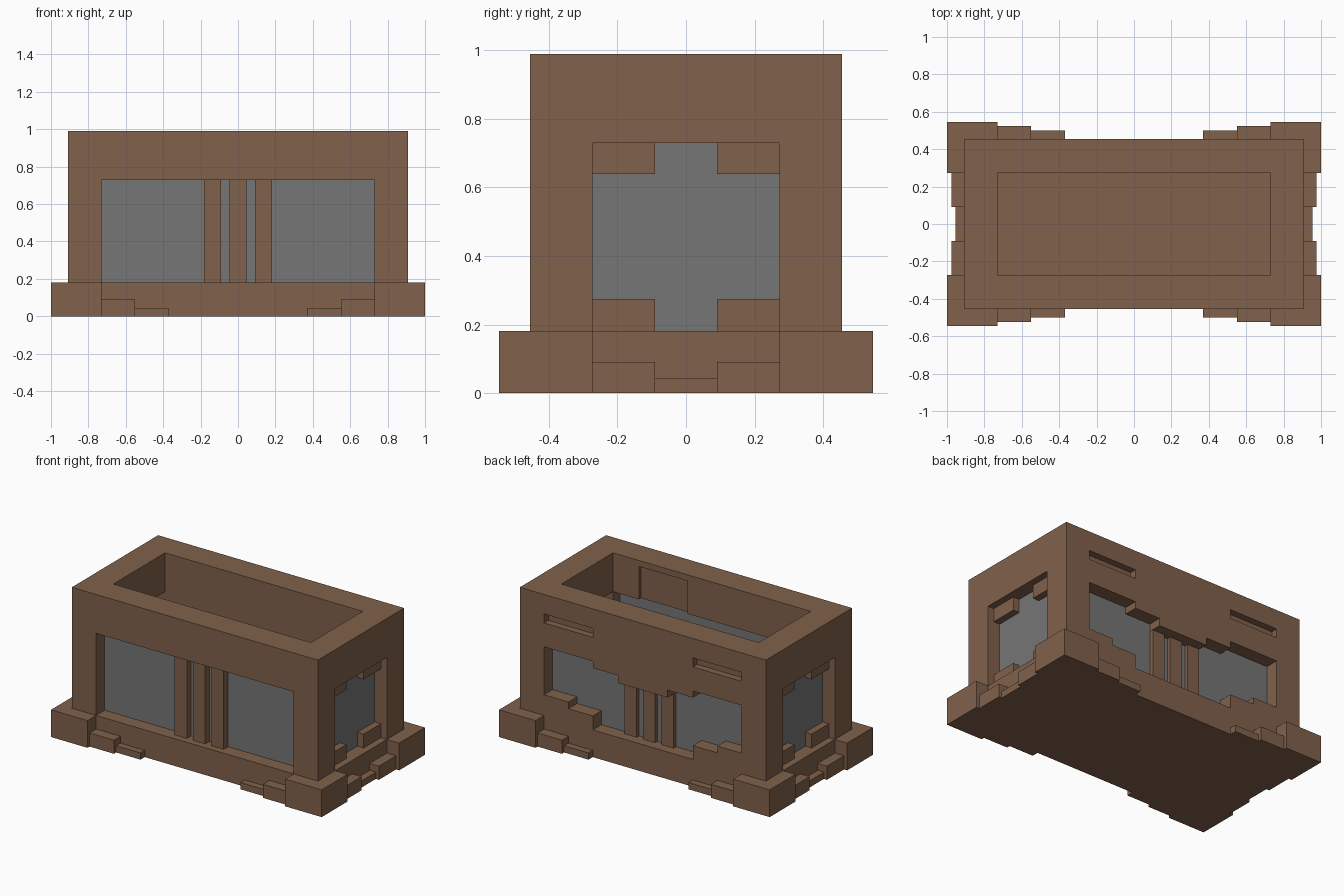
import bpy, bmesh

if "Cube" in bpy.data.objects:
    bpy.data.objects.remove(bpy.data.objects["Cube"])

def material(name, rgb):
    m = bpy.data.materials.new(name)
    m.diffuse_color = (*rgb, 1)
    m.use_nodes = True
    m.node_tree.nodes["Principled BSDF"].inputs["Base Color"].default_value = m.diffuse_color
    return m

BROWN = material("brown stone", (0.22, 0.12, 0.072))
GREY = material("grey glass", (0.18, 0.18, 0.18))

def finish(name, bm, mat):
    bmesh.ops.recalc_face_normals(bm, faces=bm.faces)
    me = bpy.data.meshes.new(name)
    bm.to_mesh(me)
    bm.free()
    me.materials.append(mat)
    ob = bpy.data.objects.new(name, me)
    bpy.context.scene.collection.objects.link(ob)
    return ob

def prism(name, pts, y0, y1, mat=BROWN):
    """Outline in x and z, extruded along y."""
    bm = bmesh.new()
    f = bm.faces.new([bm.verts.new((x, y0, z)) for x, z in pts])
    r = bmesh.ops.extrude_face_region(bm, geom=[f])
    vs = [v for v in r["geom"] if isinstance(v, bmesh.types.BMVert)]
    bmesh.ops.translate(bm, verts=vs, vec=(0, y1 - y0, 0))
    return finish(name, bm, mat)

def box(name, x, y, z, mat=BROWN):
    return prism(name, [(x[0], z[0]), (x[1], z[0]), (x[1], z[1]), (x[0], z[1])],
                 y[0], y[1], mat)

def span(s, a, b):
    return sorted((s * a, s * b))

# Hollow body
body = box("body", (-.909, .909), (-.455, .455), (0, .99))

def cut(c):
    c.hide_render = True
    c.hide_viewport = True
    m = body.modifiers.new(c.name, 'BOOLEAN')
    m.operation = 'DIFFERENCE'
    m.solver = 'EXACT'
    m.object = c

cut(box("interior_cutter", (-.73, .73), (-.273, .273), (.18, 1.2)))
cut(box("front_window_cutter", (-.73, .73), (-.6, -.2), (.182, .73)))
# Stepped back window outline
half = [(.37, .182), (.37, .275), (.55, .275), (.55, .32), (.73, .32), (.73, .64),
        (.37, .64), (.37, .595), (.182, .595), (.182, .545)]
cut(prism("back_window_cutter", half + [(-x, z) for x, z in reversed(half)], .2, .6))
# Shallow recess on the inside of the front wall
cut(box("inner_recess_cutter", (.18, .54), (-.295, -.2), (.6, .95)))
for s in (-1, 1):
    cut(box("side_window_cutter", span(s, .65, 1.1), (-.273, .273), (.182, .73)))
    cut(box("back_slot_cutter", span(s, .37, .73), (.41, .6), (.80, .86)))

# Glass panes
box("front_glass", (-.74, .74), (-.364, -.345), (.17, .74), GREY)
box("back_glass", (-.74, .74), (.345, .364), (.17, .65), GREY)
for s in (-1, 1):
    box("side_glass", span(s, .80, .818), (-.28, .28), (.17, .74), GREY)

# Window columns
for x in (-.136, 0, .136):
    box("front_column", (x - .045, x + .045), (-.41, -.36), (.18, .73))
    box("back_column", (x - .045, x + .045), (.36, .39), (.18, .55))

for sx in (-1, 1):
    # Low middle step at each side
    box("side_middle_step", span(sx, .9, .955), (-.091, .091), (0, .045))
    for sy in (-1, 1):
        # Corner blocks inside the side windows
        for z in ((.18, .275), (.64, .73)):
            box("side_window_block", span(sx, .81, .864), span(sy, .091, .275), z)
        # Base corners with descending steps
        prism("base_corner_front", [(sx * .73, 0), (sx * 1, 0), (sx * 1, .182), (sx * .73, .182)],
              *span(sy, .273, .545))
        box("base_step_high", span(sx, .55, .73), span(sy, .45, .523), (0, .091))
        box("base_step_low", span(sx, .37, .55), span(sy, .45, .50), (0, .045))
        box("side_step", span(sx, .9, .977), span(sy, .091, .273), (0, .091))

# Trim the base corners out of the window and wall space: keep only below the sill
for ob in bpy.context.scene.objects:
    if ob.name.startswith("base_corner_front"):
        ob.name = "base_corner"
